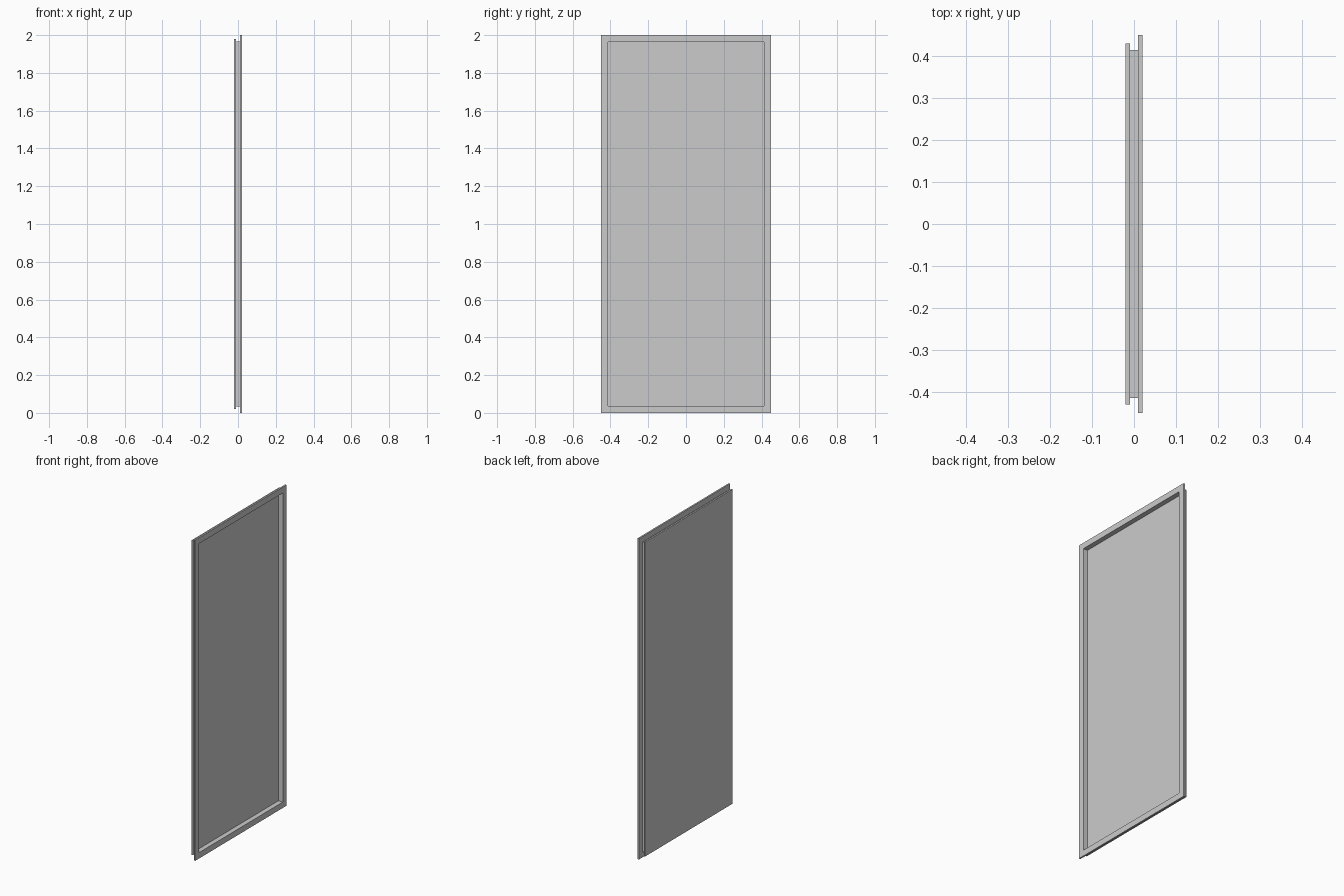
import bpy, bmesh

if "Cube" in bpy.data.objects:
    bpy.data.objects.remove(bpy.data.objects["Cube"])


def ring(name, x0, x1, outer, inner):
    """Rectangular frame between x0 and x1; outer/inner are (half y, half z) about z = 1."""
    bm = bmesh.new()
    loops = []
    for x, (hy, hz) in ((x0, outer), (x1, outer), (x1, inner), (x0, inner)):
        loops.append([bm.verts.new((x, sy * hy, 1 + sz * hz))
                      for sy, sz in ((-1, -1), (1, -1), (1, 1), (-1, 1))])
    for k in range(4):
        a, b = loops[k], loops[(k + 1) % 4]
        for i in range(4):
            j = (i + 1) % 4
            bm.faces.new((a[i], a[j], b[j], b[i]))
    bmesh.ops.recalc_face_normals(bm, faces=bm.faces)
    me = bpy.data.meshes.new(name)
    bm.to_mesh(me)
    bm.free()
    ob = bpy.data.objects.new(name, me)
    bpy.context.collection.objects.link(ob)


def plate(name, x0, x1, hy, hz):
    bpy.ops.mesh.primitive_cube_add(size=1, location=((x0 + x1) / 2, 0, 1))
    ob = bpy.context.object
    ob.name = name
    ob.scale = (x1 - x0, 2 * hy, 2 * hz)
    bpy.ops.object.transform_apply(location=False, rotation=False, scale=True)


opening = (0.413, 0.963)
# Wide front flange around the recess
ring("front_flange", 0.01, 0.02, (0.45, 1.0), opening)
# Thin recess wall joining flange and back panel
ring("recess_wall", -0.01, 0.01, (0.415, 0.965), opening)
# Flat back panel, slightly smaller than the flange
plate("back_panel", -0.02, -0.01, 0.43, 0.98)
